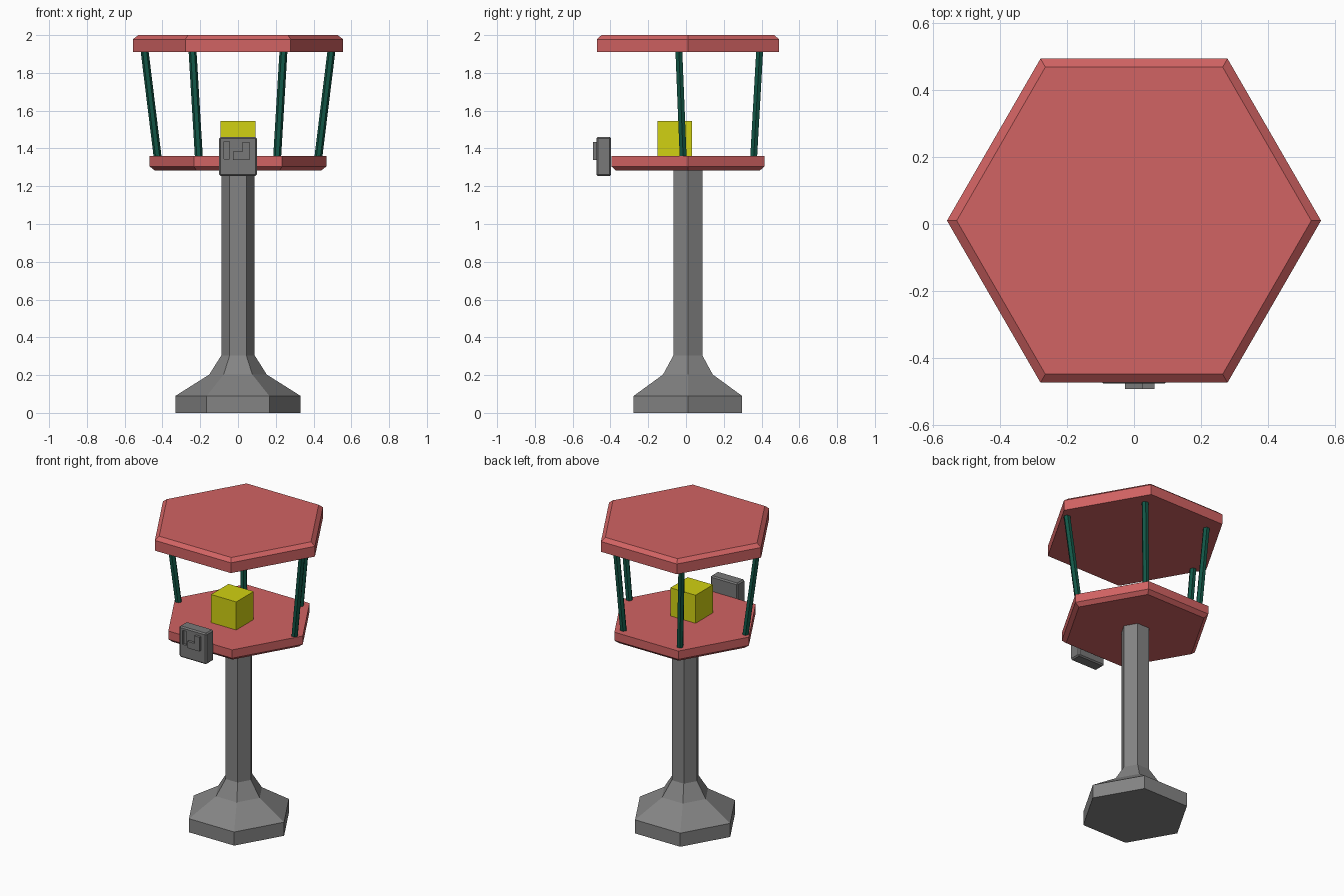
import bpy, bmesh, math
from mathutils import Vector

if "Cube" in bpy.data.objects:
    bpy.data.objects.remove(bpy.data.objects["Cube"], do_unlink=True)

AXIS_Y = 0.01  # the tower axis sits slightly behind the centre


def material(name, r, g, b):
    m = bpy.data.materials.new(name)
    m.use_nodes = True
    m.diffuse_color = (r, g, b, 1)
    m.node_tree.nodes["Principled BSDF"].inputs["Base Color"].default_value = (r, g, b, 1)
    return m


red = material("coral red", 0.64, 0.125, 0.125)
grey = material("concrete grey", 0.23, 0.23, 0.23)
dark_grey = material("panel grey", 0.19, 0.19, 0.19)
green = material("deep green", 0.006, 0.095, 0.062)
yellow = material("yellow", 0.64, 0.64, 0.006)


def finish(name, bm, mat):
    bmesh.ops.recalc_face_normals(bm, faces=bm.faces)
    mesh = bpy.data.meshes.new(name)
    bm.to_mesh(mesh)
    bm.free()
    mesh.materials.append(mat)
    obj = bpy.data.objects.new(name, mesh)
    bpy.context.collection.objects.link(obj)
    return obj


def loft(name, rings, mat):
    """Skin a list of point rings and cap both ends."""
    bm = bmesh.new()
    loops = [[bm.verts.new(p) for p in ring] for ring in rings]
    n = len(loops[0])
    for a, b in zip(loops, loops[1:]):
        for i in range(n):
            j = (i + 1) % n
            bm.faces.new((a[i], a[j], b[j], b[i]))
    bm.faces.new(loops[0])
    bm.faces.new(loops[-1])
    return finish(name, bm, mat)


def hexagon(radius, centre):
    return [Vector(centre) + Vector((radius * math.cos(i * math.pi / 3),
                                     radius * math.sin(i * math.pi / 3), 0))
            for i in range(6)]


def hex_solid(name, profile, mat):
    return loft(name, [hexagon(r, (0, AXIS_Y, z)) for r, z in profile], mat)


def box(name, low, high, mat, bevel=0):
    low, high = Vector(low), Vector(high)
    bm = bmesh.new()
    bmesh.ops.create_cube(bm, size=1)
    for v in bm.verts:
        v.co = (low + high) / 2 + v.co * (high - low)
    if bevel:
        bmesh.ops.bevel(bm, geom=bm.edges[:], offset=bevel, segments=1, affect='EDGES')
    return finish(name, bm, mat)


# Flared base and column
hex_solid("pedestal", [(0.331, 0), (0.331, 0.09), (0.152, 0.203),
                       (0.088, 0.305), (0.088, 1.29)], grey)

# Platform and roof slabs
hex_solid("platform", [(0.44, 1.283), (0.468, 1.305), (0.468, 1.36)], red)
hex_solid("roof", [(0.557, 1.91), (0.557, 1.978), (0.528, 2.0)], red)

# Leaning posts: one pair at the sides, one pair at the back
for side, sign in (("left", 1), ("right", -1)):
    for place, foot, head in (("side", (0.425, -0.015), (0.495, -0.038)),
                              ("back", (0.207, 0.358), (0.241, 0.39))):
        loft(f"{side}_{place}_post",
             [hexagon(0.021, (sign * foot[0], foot[1], 1.35)),
              hexagon(0.021, (sign * head[0], head[1], 1.92))], green)

# Crate standing on the platform
box("crate", (-0.093, -0.15, 1.36), (0.092, 0.033, 1.546), yellow)

# Control panel with a recessed slot
panel = box("control_panel", (-0.1, -0.475, 1.255), (0.1, -0.396, 1.46), dark_grey, 0.008)
cutter = box("slot_cutter", (-0.074, -0.5, 1.345), (-0.046, -0.46, 1.437), dark_grey)
cutter.hide_render = True
cut = panel.modifiers.new("slot", 'BOOLEAN')
cut.operation = 'DIFFERENCE'
cut.solver = 'EXACT'
cut.object = cutter
bpy.context.view_layer.objects.active = panel
bpy.ops.object.modifier_apply(modifier=cut.name)
bpy.data.objects.remove(cutter, do_unlink=True)

# Raised L-shaped handle on the panel
outline = [(-0.027, 1.34), (0.061, 1.34), (0.061, 1.434),
           (0.025, 1.434), (0.025, 1.384), (-0.027, 1.384)]
loft("panel_handle", [[Vector((x, y, z)) for x, z in outline]
                      for y in (-0.47, -0.492)], dark_grey)
